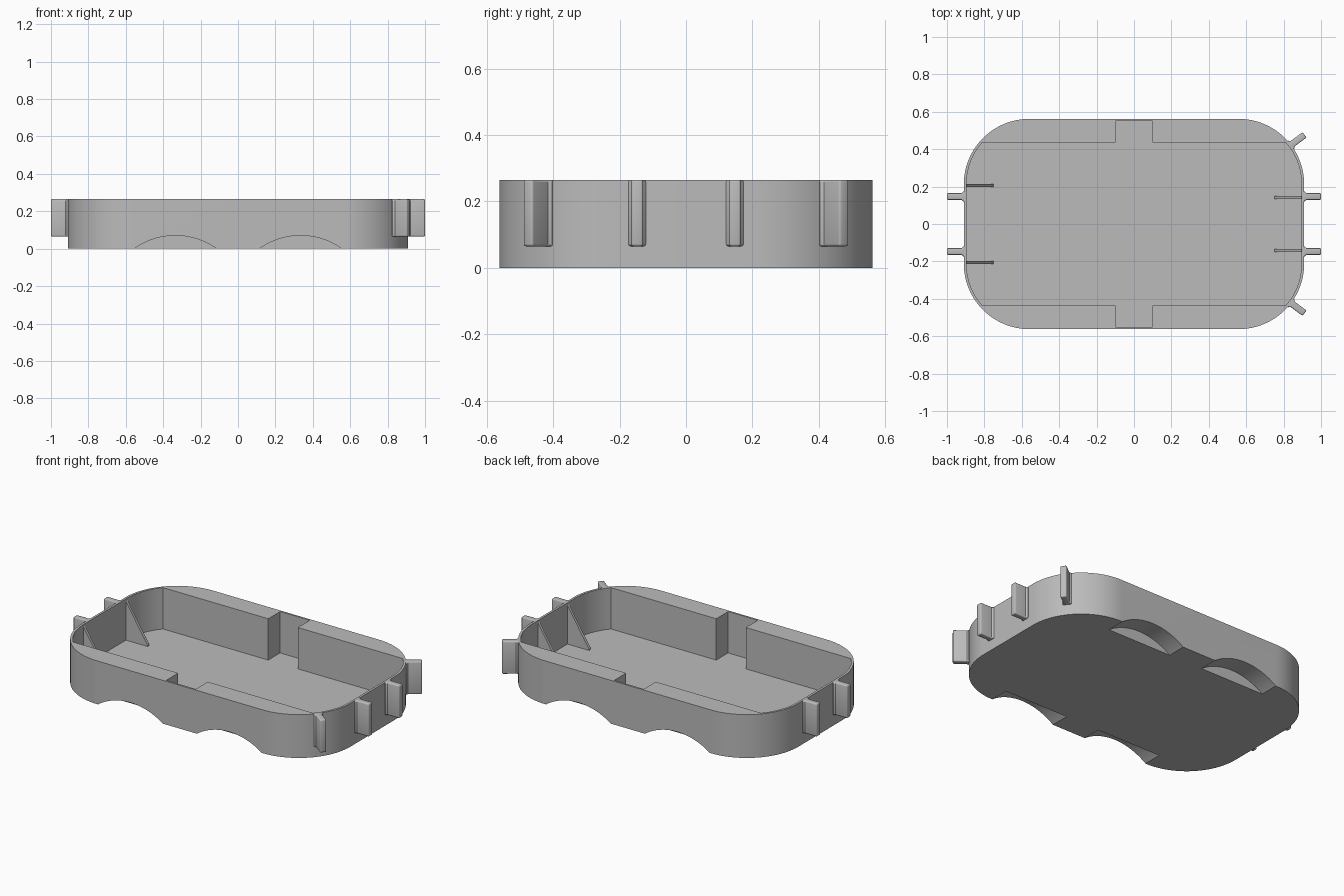
import bpy, bmesh
from math import radians, cos, sin, asin, degrees
from mathutils import Matrix

cube = bpy.data.objects.get("Cube")
if cube:
    bpy.data.objects.remove(cube, do_unlink=True)

HX, HY, H = 0.91, 0.562, 0.265      # half length, half width, height
R, WALL, FLOOR = 0.35, 0.014, 0.012
LEDGE, NOTCH_X, NOTCH_Y = 0.435, 0.1, 0.55
CX, CY = HX - R, HY - R             # corner arc centre

grey = bpy.data.materials.new("plain grey")
grey.use_nodes = True
grey.diffuse_color = (0.5, 0.5, 0.5, 1)
grey.node_tree.nodes["Principled BSDF"].inputs["Base Color"].default_value = (0.5, 0.5, 0.5, 1)


def prism(name, points, depth, matrix=Matrix()):
    """Extrude a flat outline along its local z, then place it."""
    bm = bmesh.new()
    face = bm.faces.new([bm.verts.new((x, y, 0)) for x, y in points])
    out = bmesh.ops.extrude_face_region(bm, geom=[face])
    verts = [v for v in out["geom"] if isinstance(v, bmesh.types.BMVert)]
    bmesh.ops.translate(bm, verts=verts, vec=(0, 0, depth))
    bmesh.ops.recalc_face_normals(bm, faces=bm.faces)
    bm.transform(matrix)
    mesh = bpy.data.meshes.new(name)
    bm.to_mesh(mesh)
    bm.free()
    mesh.materials.append(grey)
    obj = bpy.data.objects.new(name, mesh)
    bpy.context.collection.objects.link(obj)
    return obj


def activate(obj):
    bpy.ops.object.select_all(action="DESELECT")
    obj.select_set(True)
    bpy.context.view_layer.objects.active = obj


def arc(cx, cy, r, start, end, steps):
    angles = [radians(start + (end - start) * i / steps) for i in range(steps + 1)]
    return [(cx + r * cos(a), cy + r * sin(a)) for a in angles]


def four_way(quarter):
    """Mirror a quarter outline (running from +x round to +y) into a loop."""
    half = quarter + [(-x, y) for x, y in reversed(quarter)]
    return half + [(-x, -y) for x, y in half]


def cut(target, cutter):
    cutter.hide_render = True
    mod = target.modifiers.new("cut", "BOOLEAN")
    mod.operation, mod.solver, mod.object = "DIFFERENCE", "EXACT", cutter
    activate(target)
    bpy.ops.object.modifier_apply(modifier=mod.name)
    bpy.data.objects.remove(cutter, do_unlink=True)


# Tray body with rounded corners
tray = prism("tray_body", four_way(arc(CX, CY, R, 0, 90, 24)), H)

# Cavity between the two side ledges, with a notch in each ledge
inner = R - WALL
stop = degrees(asin((LEDGE - CY) / inner))
cavity = arc(CX, CY, inner, 0, stop, 12) + [(NOTCH_X, LEDGE), (NOTCH_X, NOTCH_Y)]
cut(tray, prism("cavity_cutter", four_way(cavity), H, Matrix.Translation((0, 0, FLOOR))))

# Shallow arches under each ledge
ARCH_R, ARCH_TOP = 0.38, 0.07
upright = Matrix.Rotation(radians(90), 4, "X")
for x in (-0.335, 0.335):
    for y in (0.8, -0.445):
        outline = arc(x, ARCH_TOP - ARCH_R, ARCH_R, 0, 180, 48)
        cut(tray, prism("arch_cutter", outline, 0.355, Matrix.Translation((0, y, 0)) @ upright))
activate(tray)
bpy.ops.object.shade_smooth_by_angle(angle=radians(30))

# Triangular gussets inside the end walls
for side, offset in ((-1, 0.205), (1, 0.142)):
    for y in (-offset, offset):
        wall, toe = side * (HX - 0.006), side * 0.75
        outline = [(wall, FLOOR / 2), (toe, FLOOR / 2), (toe, FLOOR + 0.008), (wall, H - 0.004)]
        prism("inner_gusset", outline, 0.016, Matrix.Translation((0, y + 0.008, 0)) @ upright)

# Rounded outer tabs with a flared root
flank = [(-0.008, 0.026), (0.003, 0.026), (0.012, 0.018), (0.09, 0.018)]
tab_outline = flank + [(x, -y) for x, y in reversed(flank)]
places = [(HX, 0.147, 0), (HX, -0.147, 0), (-HX, 0.147, 180), (-HX, -0.147, 180)]
for s in (1, -1):
    a = radians(37)
    places.append((CX + R * cos(a), s * (CY + R * sin(a)), s * 37))
for x, y, turn in places:
    place = Matrix.Translation((x, y, 0.065)) @ Matrix.Rotation(radians(turn), 4, "Z")
    tab = prism("outer_tab", tab_outline, H - 0.065, place)
    bevel = tab.modifiers.new("rounding", "BEVEL")
    bevel.width, bevel.segments = 0.007, 3
    bevel.limit_method, bevel.angle_limit = "ANGLE", radians(60)
    activate(tab)
    bpy.ops.object.modifier_apply(modifier=bevel.name)
    bpy.ops.object.shade_smooth_by_angle(angle=radians(40))
